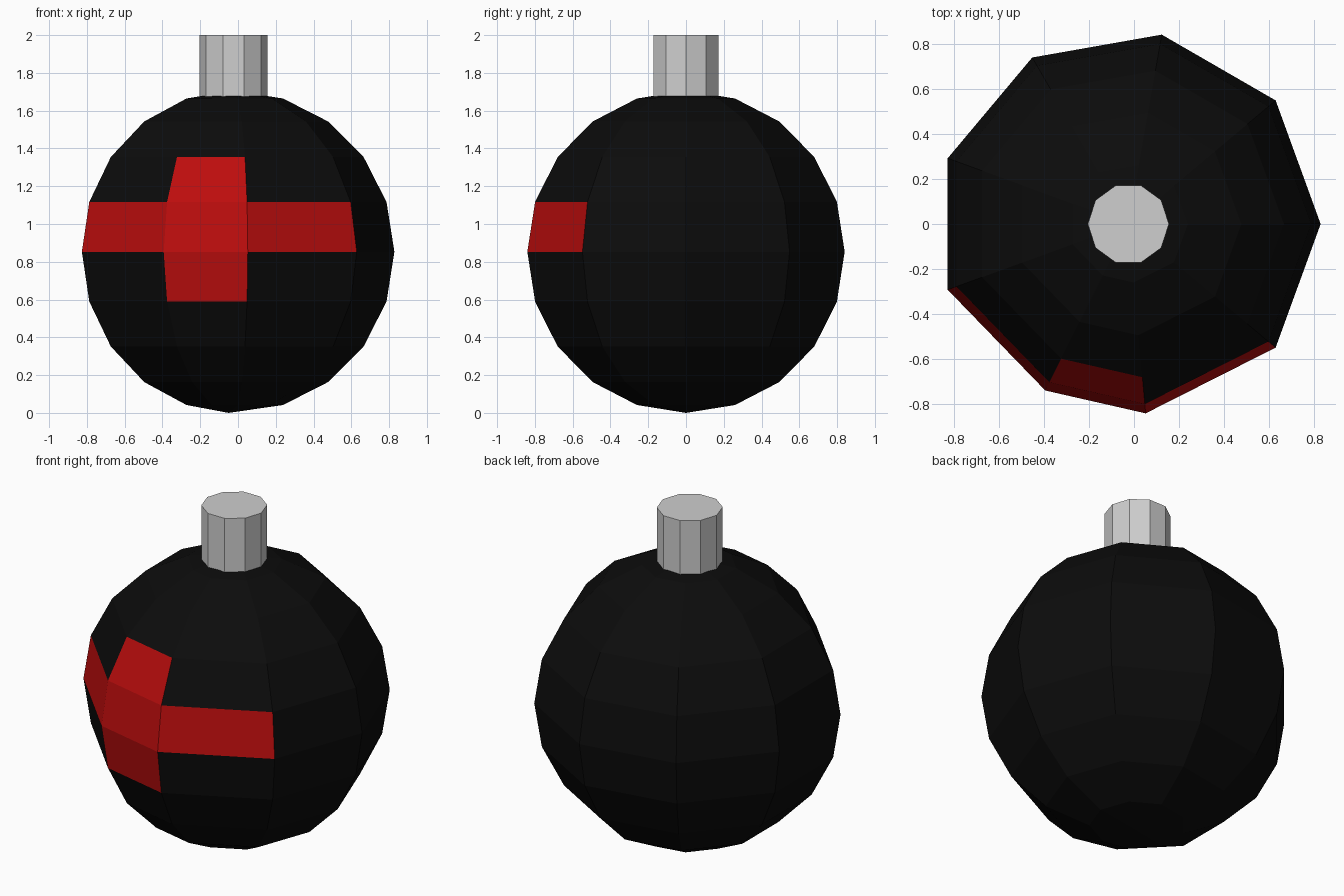
import bpy, bmesh, math

if "Cube" in bpy.data.objects:
    bpy.data.objects.remove(bpy.data.objects["Cube"])

CX = -0.025          # body axis
R = 0.853            # body radius
SEG, RINGS = 9, 10


def material(name, colour):
    m = bpy.data.materials.new(name)
    m.diffuse_color = (*colour, 1)
    m.use_nodes = True
    m.node_tree.nodes["Principled BSDF"].inputs["Base Color"].default_value = m.diffuse_color
    return m


black = material("black", (0.0035, 0.0035, 0.0035))
red = material("red", (0.5, 0.004, 0.004))
grey = material("light grey", (0.62, 0.62, 0.62))


def finish(bm, name, mats):
    bmesh.ops.recalc_face_normals(bm, faces=bm.faces)
    me = bpy.data.meshes.new(name)
    bm.to_mesh(me)
    bm.free()
    for m in mats:
        me.materials.append(m)
    ob = bpy.data.objects.new(name, me)
    bpy.context.collection.objects.link(ob)
    return ob


# Round flask body: nine-sided ball, front panel slightly narrowed
bm = bmesh.new()
rings = []
for j in range(1, RINGS):
    t = math.pi * j / RINGS
    r, z = R * math.sin(t), R - R * math.cos(t)
    ring = []
    for i in range(SEG):
        a = 2 * math.pi * i / SEG
        x = math.cos(a)
        if i == 6:
            x = -0.432
        elif i == 7:
            x = 0.09
        ring.append(bm.verts.new((CX + r * x, r * math.sin(a), z)))
    rings.append(ring)
bottom = bm.verts.new((-0.05, 0, 0))
top = bm.verts.new((CX, 0, 2 * R))
# Cross: three stacked faces on the front panel, one face to each side
cross = {(6, 3), (6, 4), (6, 5), (5, 4), (7, 4)}
for i in range(SEG):
    k = (i + 1) % SEG
    bm.faces.new((bottom, rings[0][k], rings[0][i]))
    bm.faces.new((top, rings[-1][i], rings[-1][k]))
    for j in range(RINGS - 2):
        f = bm.faces.new((rings[j][i], rings[j][k], rings[j + 1][k], rings[j + 1][i]))
        f.material_index = int((i, j) in cross)
finish(bm, "flask_body", [black, red])

# Ten-sided neck
bm = bmesh.new()
loops = [[bm.verts.new((CX + 0.18 * math.cos(math.tau * i / 10),
                        0.18 * math.sin(math.tau * i / 10), z)) for i in range(10)]
         for z in (1.6, 2.0)]
for i in range(10):
    k = (i + 1) % 10
    bm.faces.new((loops[0][i], loops[0][k], loops[1][k], loops[1][i]))
for loop in loops:
    bm.faces.new(loop)
finish(bm, "neck", [grey])
